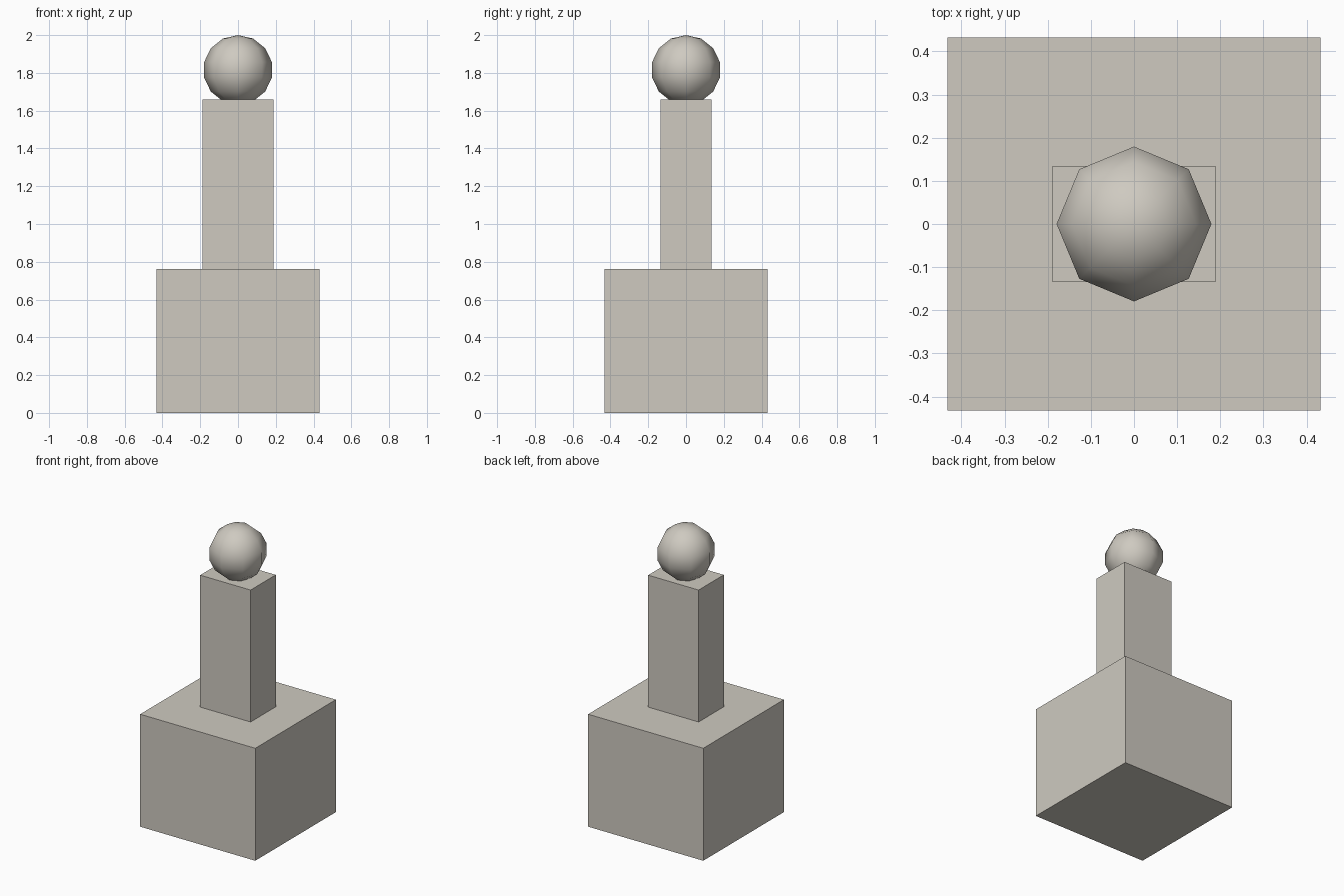
import bpy

if "Cube" in bpy.data.objects:
    bpy.data.objects.remove(bpy.data.objects["Cube"], do_unlink=True)

# Single warm grey stone colour
STONE = (0.62, 0.59, 0.53, 1.0)
stone = bpy.data.materials.new("warm grey stone")
stone.use_nodes = True
stone.diffuse_color = STONE
stone.node_tree.nodes["Principled BSDF"].inputs["Base Color"].default_value = STONE


def finish(name):
    obj = bpy.context.object
    obj.name = name
    obj.data.materials.append(stone)
    return obj


def box(name, width, depth, bottom, top):
    bpy.ops.mesh.primitive_cube_add(size=1, location=(0, 0, (bottom + top) / 2))
    obj = finish(name)
    obj.scale = (width, depth, top - bottom)
    bpy.ops.object.transform_apply(location=False, rotation=False, scale=True)
    return obj


# Square plinth and the narrower column on it
PLINTH_TOP = 0.763
COLUMN_TOP = 1.658
box("plinth", 0.864, 0.864, 0, PLINTH_TOP)
box("column", 0.378, 0.27, PLINTH_TOP, COLUMN_TOP)

# Low-poly smooth ball, sunk slightly into the column top
RADIUS = 0.184
bpy.ops.mesh.primitive_uv_sphere_add(
    segments=8, ring_count=7, radius=RADIUS, location=(0, 0, 2 - RADIUS))
finish("ball")
bpy.ops.object.shade_smooth()
